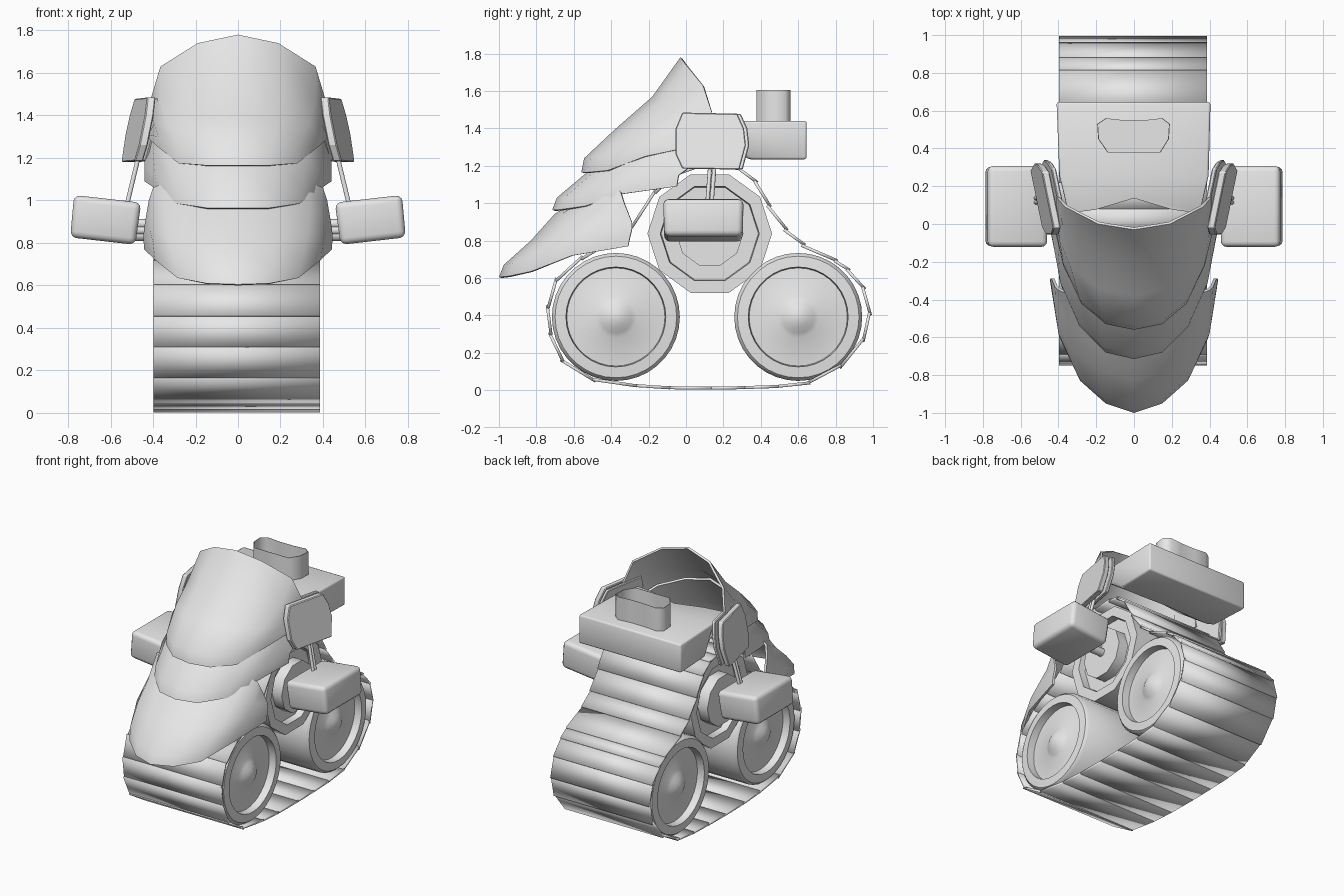
import bpy, bmesh, math
from mathutils import Vector, Matrix

if "Cube" in bpy.data.objects:
    bpy.data.objects.remove(bpy.data.objects["Cube"])

grey = bpy.data.materials.new("plain_grey")
grey.diffuse_color = (0.8, 0.8, 0.8, 1)
grey.use_nodes = True
grey.node_tree.nodes["Principled BSDF"].inputs["Base Color"].default_value = grey.diffuse_color


def finish(name, bm, angle=35, solid=0, bevel=0, segs=2, recalc=True):
    """Turn a bmesh into an object, apply its modifiers, shade by angle."""
    if recalc:
        bmesh.ops.recalc_face_normals(bm, faces=bm.faces)
    me = bpy.data.meshes.new(name)
    bm.to_mesh(me)
    bm.free()
    ob = bpy.data.objects.new(name, me)
    bpy.context.collection.objects.link(ob)
    if solid:
        m = ob.modifiers.new("thickness", 'SOLIDIFY')
        m.thickness, m.offset = solid, -1
    if bevel:
        m = ob.modifiers.new("round", 'BEVEL')
        m.width, m.segments = bevel, segs
    deps = bpy.context.evaluated_depsgraph_get()
    deps.update()
    new = bpy.data.meshes.new_from_object(ob.evaluated_get(deps))
    ob.modifiers.clear()
    ob.data = new
    new.materials.clear()
    new.materials.append(grey)
    new.shade_smooth()
    if angle < 180:
        new.set_sharp_from_angle(angle=math.radians(angle))
    return ob


def loft(bm, rings, caps=True):
    """Skin a list of closed point rings, with optional end caps."""
    vs = [[bm.verts.new(p) for p in ring] for ring in rings]
    n = len(vs[0])
    for a, b in zip(vs, vs[1:]):
        for k in range(n):
            j = (k + 1) % n
            bm.faces.new((a[k], a[j], b[j], b[k]))
    if caps:
        bm.faces.new(vs[0][::-1])
        bm.faces.new(vs[-1])


def prism(bm, base, offset):
    loft(bm, [base, [Vector(p) + Vector(offset) for p in base]])


def wheel(name, y, z, half, n):
    """Revolve a mirrored (x, radius) profile around an axle along x."""
    prof = half + [(-x, r) for x, r in reversed(half)]
    bm = bmesh.new()
    loft(bm, [[(x, y + r * math.cos(2 * math.pi * k / n), z + r * math.sin(2 * math.pi * k / n))
               for k in range(n)] for x, r in prof], caps=False)
    bmesh.ops.remove_doubles(bm, verts=bm.verts, dist=1e-5)
    finish(name, bm, 42)


def shell(name, rows):
    """Curved armour sheet from half cross-sections (centre to side)."""
    bm = bmesh.new()
    grid = []
    for row in rows:
        full = [(-x, y, z) for x, y, z in row[:0:-1]] + row
        grid.append([bm.verts.new(p) for p in full])
    for a, b in zip(grid, grid[1:]):
        for k in range(len(a) - 1):
            bm.faces.new((a[k], b[k], b[k + 1], a[k + 1]))
    bm.normal_update()
    finish(name, bm, 60, solid=0.015, recalc=False)


def rod(bm, p, q, r):
    p, q = Vector(p), Vector(q)
    d = q - p
    m = Matrix.Translation((p + q) / 2) @ d.to_track_quat('Z', 'Y').to_matrix().to_4x4()
    bmesh.ops.create_cone(bm, cap_ends=True, segments=10, radius1=r, radius2=r,
                          depth=d.length, matrix=m)


# hood: three overlapping shells, each from rear edge to front lip
shell("upper_hood", [
    [(0, -.03, 1.78), (.19, 0, 1.74), (.365, .09, 1.63), (.41, .14, 1.48), (.42, .15, 1.32)],
    [(0, -.18, 1.57), (.21, -.15, 1.54), (.365, -.04, 1.48), (.41, .04, 1.42), (.42, .09, 1.32)],
    [(0, -.38, 1.395), (.19, -.34, 1.385), (.335, -.23, 1.37), (.395, -.08, 1.36), (.42, .04, 1.315)],
    [(0, -.545, 1.24), (.155, -.51, 1.24), (.285, -.405, 1.25), (.375, -.21, 1.30), (.42, -.01, 1.31)],
    [(0, -.56, 1.165), (.15, -.53, 1.165), (.28, -.42, 1.175), (.375, -.22, 1.25), (.42, -.03, 1.29)]])
shell("middle_hood", [
    [(0, -.28, 1.46), (.18, -.24, 1.43), (.33, -.14, 1.38), (.40, -.02, 1.32), (.43, .05, 1.22)],
    [(0, -.50, 1.19), (.18, -.46, 1.195), (.33, -.32, 1.21), (.40, -.14, 1.23), (.44, 0, 1.18)],
    [(0, -.69, 1.03), (.16, -.65, 1.03), (.30, -.51, 1.05), (.39, -.31, 1.12), (.44, -.04, 1.15)],
    [(0, -.715, .965), (.15, -.68, .965), (.29, -.54, .985), (.38, -.34, 1.05), (.44, -.05, 1.09)]])
shell("lower_hood", [
    [(0, -.45, 1.09), (.18, -.43, 1.10), (.33, -.38, 1.09), (.40, -.35, 1.06), (.42, -.33, 1.0)],
    [(0, -.70, .945), (.18, -.66, .945), (.34, -.54, .95), (.415, -.40, .93), (.437, -.29, .90)],
    [(0, -.83, .80), (.17, -.78, .81), (.33, -.67, .84), (.415, -.48, .86), (.443, -.29, .86)],
    [(0, -.975, .67), (.16, -.925, .68), (.30, -.80, .72), (.40, -.58, .80), (.445, -.30, .82)],
    [(0, -1.0, .605), (.15, -.95, .61), (.285, -.83, .635), (.39, -.61, .72), (.442, -.31, .77)]])

# wheels
road = [(.385, 0), (.382, .025), (.372, .055), (.355, .085), (.342, .11), (.328, .262),
        (.38, .267), (.375, .325), (.355, .342)]
wheel("front_wheel", -.375, .392, road, 36)
wheel("rear_wheel", .60, .392, road, 36)
wheel("drive_wheel", .127, .838, [(.50, 0), (.50, .03), (.385, .03), (.385, .18), (.31, .18),
                                (.31, .26), (.36, .265), (.36, .333)], 10)

# track: one thin plate per link, each overlapping the next
loop = [(-.50, .05), (-.28, .018), (-.10, .006), (.12, .003), (.30, .006), (.48, .012), (.65, .03),
        (.82, .12), (.945, .26), (.985, .40), (.955, .54), (.875, .64), (.81, .69), (.635, .775),
        (.54, .855), (.45, .98), (.38, 1.11), (.30, 1.18), (.22, 1.2), (.08, 1.2), (-.06, 1.16),
        (-.16, 1.07), (-.29, .885), (-.42, .785), (-.55, .715), (-.69, .60), (-.74, .455),
        (-.73, .31), (-.67, .165)]
bm = bmesh.new()
for i, p in enumerate(loop):
    a, b = Vector(p), Vector(loop[(i + 1) % len(loop)])
    d = (b - a).normalized()
    out = Vector((d.y, -d.x))
    b = b + d * .015
    a = a + out * .01 if a.y > .06 else a
    quad = [a, b, b - out * .016, a - out * .016]
    prism(bm, [(-.398, q.x, q.y) for q in quad], (.785, 0, 0))
finish("track", bm, 180)

# engine box: notched front edge, front sloping back to the underside
plan = [(-.41, .645), (.405, .645), (.395, .25), (.35, .05), (.2, .07), (0, .13), (-.2, .07), (-.35, .05), (-.395, .25)]
bm = bmesh.new()
loft(bm, [[(x, y if y > .6 else .33 + .1 * y, 1.235) for x, y in plan], [(x, y, 1.44) for x, y in plan]])
finish("engine_box", bm, 50, bevel=.012)

# hollow exhaust stack
plan = [(-.195, .53), (-.15, .56), (-.06, .55), (.06, .55), (.15, .56), (.19, .53),
        (.185, .45), (.14, .378), (-.14, .378), (-.19, .45)]
bm = bmesh.new()
levels = [(1.43, 1), (1.605, 1), (1.605, .975), (1.45, .975)]
loft(bm, [[(x * s, .47 + (y - .47) * s, z) for x, y in plan] for z, s in levels])
finish("exhaust_stack", bm, 60)

side_poly = [(-.02, 1.485), (.275, 1.478), (.31, 1.40), (.32, 1.31), (.285, 1.18), (-.02, 1.185), (-.055, 1.26), (-.055, 1.40)]
for s, side in ((1, "right"), (-1, "left")):
    # tilted double side plates
    for part, x0, dy, th in (("outer_plate", .448, 0, .04), ("inner_plate", .413, .018, .025)):
        bm = bmesh.new()
        prism(bm, [(s * (x0 + .2 * (y - .13) - .2 * (z - 1.33)), y + dy, z) for y, z in side_poly], (s * th, 0, 0))
        finish(f"{side}_{part}", bm, 25, bevel=.005, segs=1)
    # rounded side pod
    bm = bmesh.new()
    bmesh.ops.create_cube(bm, size=1)
    for v in bm.verts:
        k = .97 if v.co.z < 0 else 1
        v.co = Vector((v.co.x * .318 * k, v.co.y * .43 * k, v.co.z * .2))
    bmesh.ops.transform(bm, verts=bm.verts, matrix=Matrix.Translation((s * .625, .093, .908))
                        @ Matrix.Rotation(-s * math.radians(6.5), 4, 'Y'))
    finish(f"{side}_pod", bm, 40, bevel=.03, segs=3)
    # pair of thin struts between plate and pod
    bm = bmesh.new()
    for y in (.112, .135):
        rod(bm, (s * .46, y + .02, 1.24), (s * .525, y, .97), .011)
    # short mount bars behind the pod
    for z in (.86, .89):
        rod(bm, (s * .37, .11, z), (s * .52, .11, z), .022)
    finish(f"{side}_struts", bm, 40)
